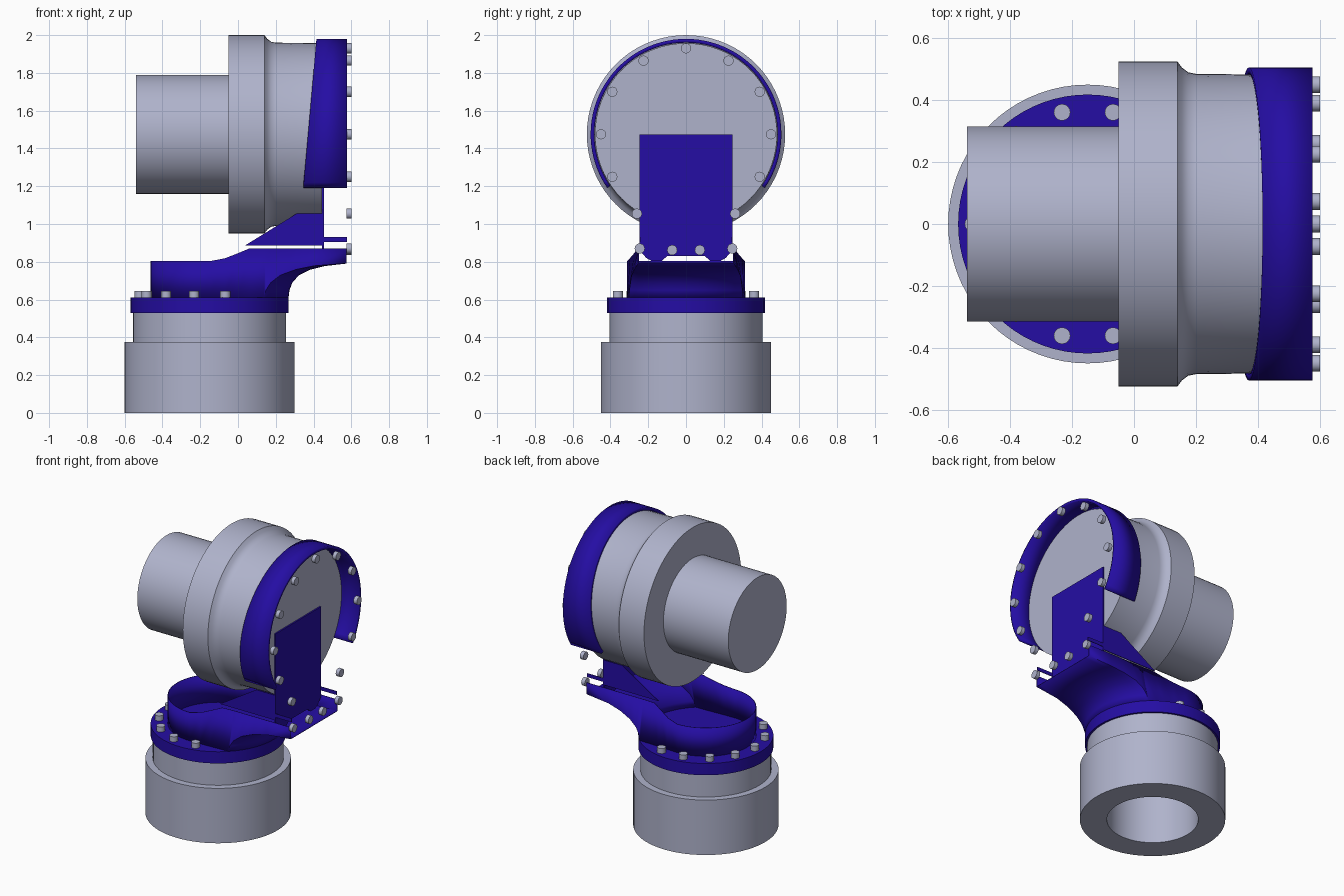
import bpy, bmesh, math
from mathutils import Matrix, Vector

cube = bpy.data.objects.get("Cube")
if cube:
    bpy.data.objects.remove(cube)


def material(name, rgb):
    m = bpy.data.materials.new(name)
    m.use_nodes = True
    color = (*rgb, 1)
    m.diffuse_color = color
    m.node_tree.nodes["Principled BSDF"].inputs["Base Color"].default_value = color
    return m


GREY = material("pale_grey", (0.43, 0.45, 0.60))
BLUE = material("deep_blue", (0.018, 0.004, 0.37))

BASE_X = -0.15        # vertical axis of the base
HEAD_Z = 1.475        # height of the horizontal axis of the head
BASE = Matrix.Translation((BASE_X, 0, 0))
HEAD = Matrix.Translation((0, 0, HEAD_Z)) @ Matrix.Rotation(math.pi / 2, 4, "Y")


def finish(name, bm, mat, thickness=0, smooth=True):
    bmesh.ops.remove_doubles(bm, verts=bm.verts, dist=0.0001)
    bmesh.ops.recalc_face_normals(bm, faces=bm.faces)
    mesh = bpy.data.meshes.new(name)
    bm.to_mesh(mesh)
    bm.free()
    mesh.materials.append(mat)
    ob = bpy.data.objects.new(name, mesh)
    bpy.context.collection.objects.link(ob)
    if thickness:
        mod = ob.modifiers.new("thickness", "SOLIDIFY")
        mod.thickness = thickness
        mod.offset = 0
    if smooth:
        bpy.ops.object.select_all(action="DESELECT")
        ob.select_set(True)
        bpy.context.view_layer.objects.active = ob
        bpy.ops.object.shade_smooth_by_angle(angle=math.radians(30))
    return ob


def lathe(name, profile, matrix, mat, closed=False):
    """Turn (radius, height) points about the local z axis."""
    bm = bmesh.new()
    verts = [bm.verts.new((r, 0, h)) for r, h in profile]
    pairs = list(zip(verts, verts[1:]))
    if closed:
        pairs.append((verts[-1], verts[0]))
    edges = [bm.edges.new(p) for p in pairs]
    bmesh.ops.spin(bm, geom=verts + edges, cent=(0, 0, 0), axis=(0, 0, 1),
                   angle=math.tau, steps=72)
    bm.transform(matrix)
    return finish(name, bm, mat)


def sheet(bm, rows):
    """Fill a grid of points with quads."""
    grid = [[bm.verts.new(p) for p in row] for row in rows]
    for a, b in zip(grid, grid[1:]):
        for i in range(len(a) - 1):
            bm.faces.new((a[i], a[i + 1], b[i + 1], b[i]))


def bolts(name, places, length, rotation):
    bm = bmesh.new()
    for p in places:
        bmesh.ops.create_cone(bm, cap_ends=True, segments=16, radius1=0.027,
                              radius2=0.027, depth=length,
                              matrix=Matrix.Translation(p) @ rotation)
    finish(name, bm, GREY)


# Base housing with a bore, and the flange on it
lathe("base_housing", [(0.283, 0), (0.45, 0), (0.45, 0.375), (0.405, 0.375),
                       (0.405, 0.53), (0.283, 0.53)], BASE, GREY, closed=True)
lathe("base_flange", [(0, 0.53), (0.418, 0.53), (0.418, 0.61), (0, 0.61)], BASE, BLUE)

# Bolts around the rear of the flange
step = math.tau / 14
bolts("flange_bolts",
      [Vector((BASE_X + 0.37 * math.cos(math.pi + k * step),
               0.37 * math.sin(math.pi + k * step), 0.627)) for k in range(-4, 5)],
      0.036, Matrix.Identity(4))

# Arm shell: flared underside, open above
flare = [(0.415, 0.61, 0.30), (0.42, 0.65, 0.297), (0.435, 0.69, 0.292),
         (0.47, 0.73, 0.285), (0.53, 0.76, 0.272), (0.61, 0.78, 0.26),
         (0.73, 0.793, 0.25)]
bm = bmesh.new()
rows = []
for r, z, w in flare:
    ts = [w * (i / 8 - 1) for i in range(17)]
    rows.append([(BASE_X + math.sqrt(r * r - y * y), y, z) for y in ts])
rows[-1] = [(0.575, p[1], p[2]) for p in rows[-1]]
sheet(bm, rows)

# Arm shell: side walls running from the drum to the tip
for side in (-1, 1):
    low = [(BASE_X, 0.31, 0.61), (-0.07, 0.308, 0.61), (0, 0.305, 0.61), (0.06, 0.302, 0.61)]
    high = [(BASE_X, 0.31, 0.803), (-0.07, 0.295, 0.818), (0, 0.272, 0.845), (0.06, 0.255, 0.87)]
    for row in rows:
        x, y, z = row[-1]
        low.append((x, y, z))
        high.append((x, 0.25, 0.87))
    sheet(bm, [[(x, side * y, z) for x, y, z in line] for line in (low, high)])

# Arm shell: half drum at the rear
angles = [math.pi / 2 + math.pi * i / 36 for i in range(37)]
sheet(bm, [[(BASE_X + 0.31 * math.cos(a), 0.31 * math.sin(a), z) for a in angles]
           for z in (0.61, 0.803)])
finish("arm_shell", bm, BLUE, thickness=0.005)

# Side gussets with a thin rail reaching the tip
gusset = [(0.035, 0.885), (0.18, 0.885), (0.455, 0.885), (0.455, 0.905), (0.577, 0.905),
          (0.577, 0.93), (0.455, 0.93), (0.455, 1.055), (0.31, 1.055), (0.27, 1.03)]
for side, label in ((-1, "right"), (1, "left")):
    bm = bmesh.new()
    bm.faces.new([bm.verts.new((x, side * 0.243, z)) for x, z in gusset])
    finish(label + "_gusset", bm, BLUE, thickness=0.004, smooth=False)

# Upright plate with two lobes at its foot
half = [(0.245, HEAD_Z), (0.245, 0.86), (0.21, 0.82), (0.18, 0.803), (0.13, 0.803),
        (0.1, 0.83)]
outline = half + [(-y, z) for y, z in reversed(half)]
bm = bmesh.new()
bm.faces.new([bm.verts.new((0.451, y, z)) for y, z in outline])
finish("upright_plate", bm, BLUE, thickness=0.01, smooth=False)

# Head: motor, wide collar and neck in one turned body
lathe("head_body", [(0, -0.54), (0.315, -0.54), (0.315, -0.05), (0.525, -0.05),
                    (0.525, 0.14), (0.505, 0.155), (0.49, 0.175), (0.485, 0.2),
                    (0.482, 0.445), (0, 0.445)], HEAD, GREY)

# Hood ring with a slanted rear edge, open at the bottom
bm = bmesh.new()
start = -math.radians(34.3)
sweep = math.pi - 2 * start
back, front = [], []
for i in range(65):
    a = start + sweep * i / 64
    y, z = 0.495 * math.cos(a), HEAD_Z + 0.495 * math.sin(a)
    back.append((0.345 + 0.09 * (z - 1.19), y, z))
    front.append((0.577, y, z))
sheet(bm, [back, front])
finish("hood_ring", bm, BLUE, thickness=0.02)

# Bolts on the front of the head
right_half = [(0.225, 1.865), (0.39, 1.70), (0.45, 1.475), (0.39, 1.25),
              (0.26, 1.055), (0.245, 0.87), (0.073, 0.862)]
spots = [(0, 1.93)] + [(s * y, z) for y, z in right_half for s in (-1, 1)]
bolts("head_bolts", [Vector((0.588, y, z)) for y, z in spots], 0.026,
      Matrix.Rotation(math.pi / 2, 4, "Y"))
